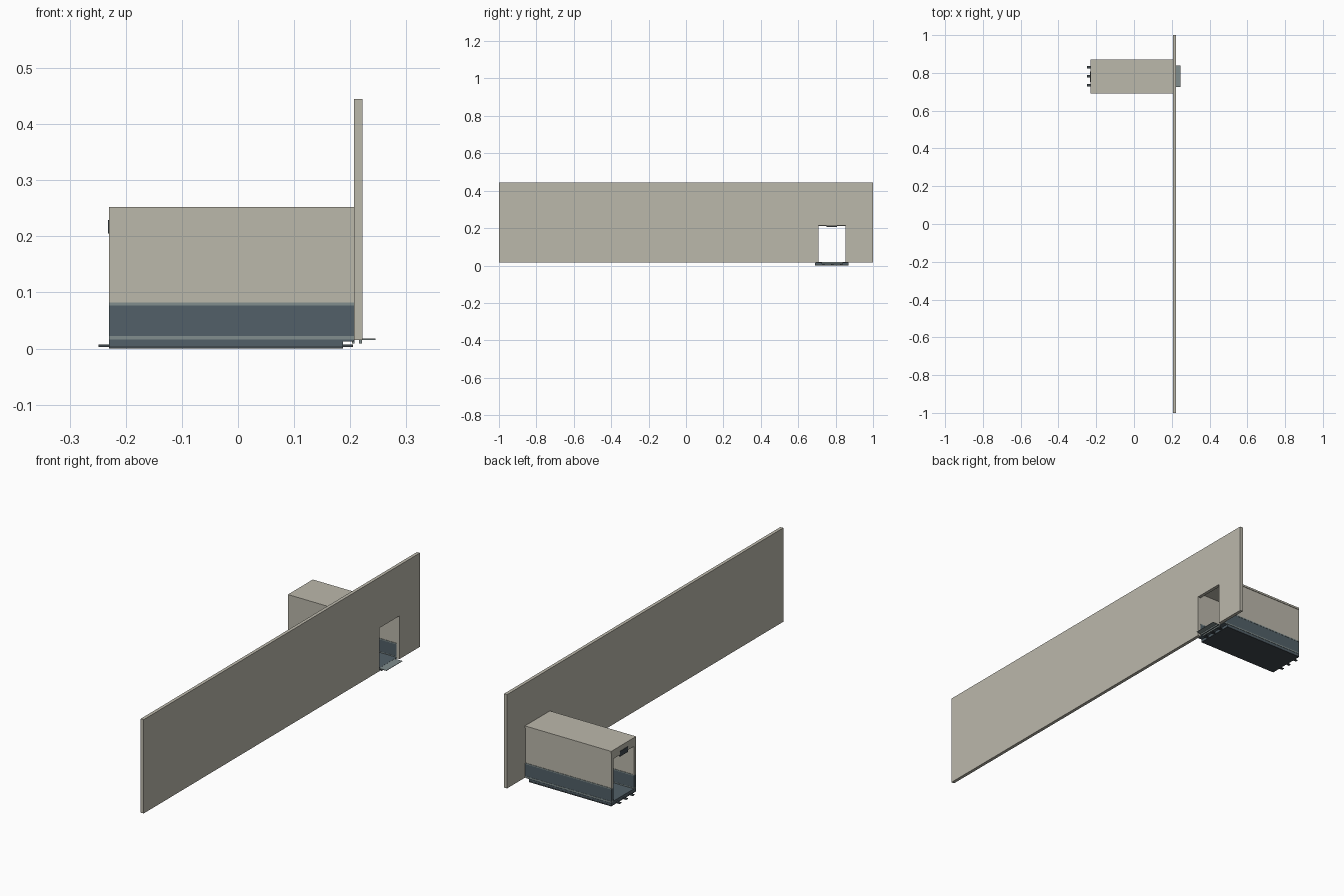
import bpy, bmesh

if "Cube" in bpy.data.objects:
    bpy.data.objects.remove(bpy.data.objects["Cube"])


def material(name, rgb):
    m = bpy.data.materials.new(name)
    m.diffuse_color = (*rgb, 1)
    m.use_nodes = True
    m.node_tree.nodes["Principled BSDF"].inputs["Base Color"].default_value = m.diffuse_color
    return m


BEIGE = material("warm_beige", (0.50, 0.48, 0.41))
BLUE = material("slate_blue", (0.085, 0.118, 0.140))
TRIM = material("grey_trim", (0.22, 0.27, 0.27))
DARK = material("dark_steel", (0.05, 0.065, 0.075))


def add_mesh(name, bm, mat):
    bmesh.ops.recalc_face_normals(bm, faces=bm.faces)
    mesh = bpy.data.meshes.new(name)
    bm.to_mesh(mesh)
    bm.free()
    mesh.materials.append(mat)
    ob = bpy.data.objects.new(name, mesh)
    bpy.context.collection.objects.link(ob)
    return ob


def box(name, x, y, z, mat):
    bm = bmesh.new()
    bmesh.ops.create_cube(bm, size=1)
    for v in bm.verts:
        for i, (lo, hi) in enumerate((x, y, z)):
            v.co[i] = lo if v.co[i] < 0 else hi
    return add_mesh(name, bm, mat)


def slab(name, outline, x0, x1, mat):
    """Extrude a y-z outline along x."""
    bm = bmesh.new()
    face = bm.faces.new([bm.verts.new((x0, y, z)) for y, z in outline])
    ext = bmesh.ops.extrude_face_region(bm, geom=[face])
    for v in ext["geom"]:
        if isinstance(v, bmesh.types.BMVert):
            v.co.x = x1
    return add_mesh(name, bm, mat)


def portal(y0, y1, z0, z1, a, b, top):
    """Wall outline with a doorway open at the bottom."""
    return [(y0, z0), (a, z0), (a, top), (b, top), (b, z0), (y1, z0), (y1, z1), (y0, z1)]


XB, XW, XF = -0.23, 0.207, 0.222     # tunnel end, wall inner face, wall outer face
YC = 0.78                            # tunnel centre line

# Long facade wall with doorway
slab("facade_wall", portal(-1, 1, 0.015, 0.445, 0.708, 0.852, 0.213), XW, XF, BEIGE)

# Tunnel roof and end frame
box("roof", (XB, XW), (0.690, 0.870), (0.243, 0.252), BEIGE)
slab("end_frame", portal(0.692, 0.868, 0.08, 0.243, 0.706, 0.854, 0.212), XB, XB + 0.006, BEIGE)
box("ceiling", (XB + 0.006, XW), (0.704, 0.856), (0.236, 0.243), BEIGE)

# Side walls with lower band and trim strips, mirrored about the centre line
for side, s in (("left", 1), ("right", -1)):
    def span(inner, outer):
        return tuple(sorted((YC + s * inner, YC + s * outer)))
    box(f"{side}_wall", (XB + 0.004, XW), span(0.076, 0.0875), (0.08, 0.243), BEIGE)
    box(f"{side}_lower_band", (XB, XW), span(0.0745, 0.0885), (0.022, 0.078), BLUE)
    box(f"{side}_upper_trim", (XB, XW), span(0.074, 0.0895), (0.077, 0.082), TRIM)
    box(f"{side}_lower_trim", (XB, XW), span(0.074, 0.0895), (0.016, 0.022), TRIM)

# Floor and base frame
box("floor", (XB, XW), (0.692, 0.868), (0.013, 0.018), BLUE)
box("base_upper", (XB, 0.187), (0.691, 0.869), (0.005, 0.013), BLUE)
box("base_lower", (XB, 0.187), (0.690, 0.870), (0.0, 0.005), DARK)

# Coupling rails poking out at both ends
for i, y in enumerate((0.735, 0.782, 0.830)):
    box(f"coupling_rail_{i + 1}", (-0.249, 0.205), (y - 0.006, y + 0.006), (0.003, 0.007), DARK)

# Door threshold with support bars
box("threshold_plate", (0.205, 0.245), (0.725, 0.840), (0.0155, 0.0175), TRIM)
for i, x in enumerate((0.203, 0.216)):
    box(f"threshold_bar_{i + 1}", (x, x + 0.005), (0.725, 0.840), (0.009, 0.0155), TRIM)

# Small lamp over the end doorway
box("door_lamp", (XB - 0.002, XB + 0.004), (0.752, 0.808), (0.205, 0.229), DARK)
